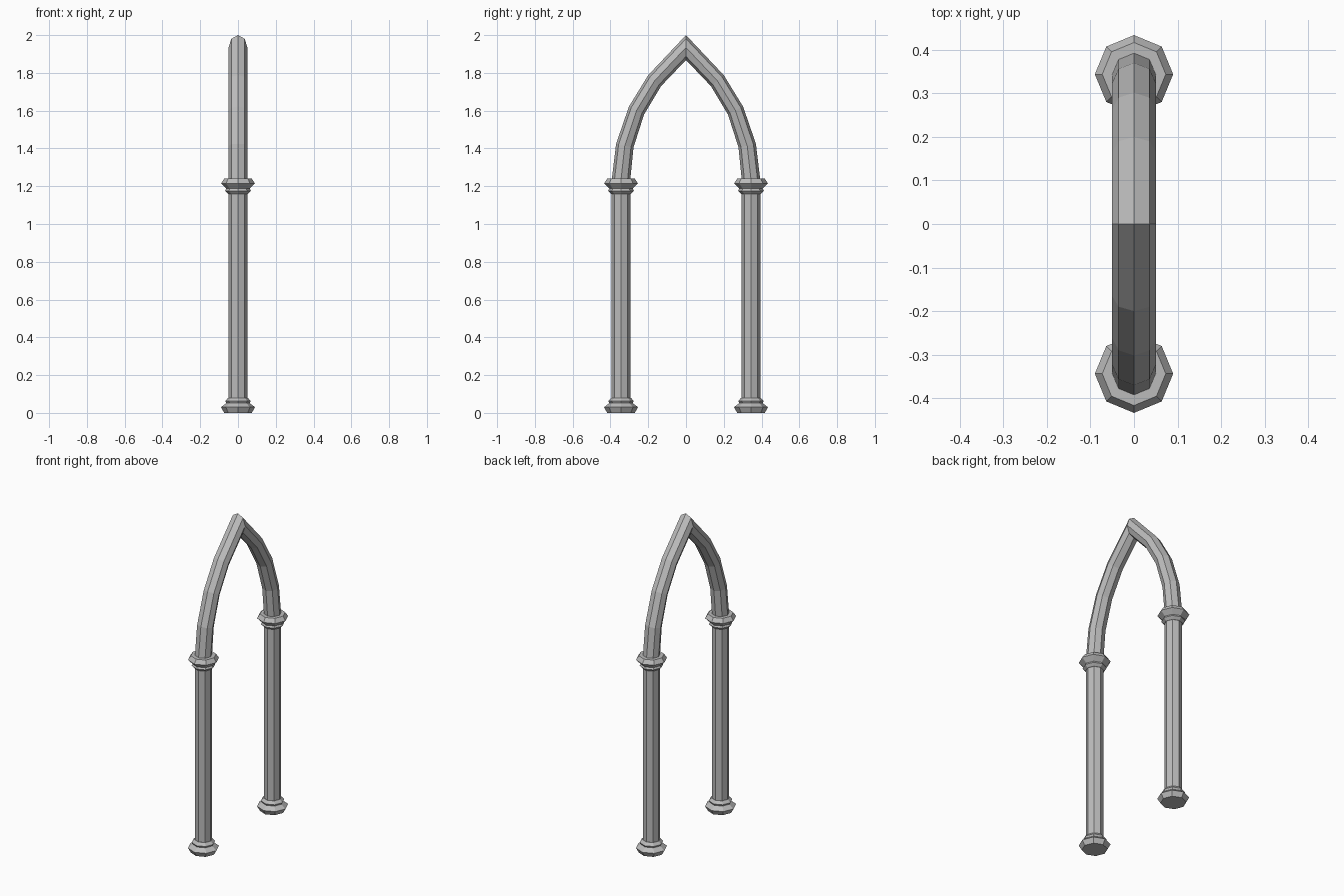
import bpy, bmesh
from math import cos, sin, pi
from mathutils import Vector

SIDES = 8
RADIUS = 0.05
COLUMN_Y = 0.344

cube = bpy.data.objects.get("Cube")
if cube:
    bpy.data.objects.remove(cube, do_unlink=True)

stone = bpy.data.materials.new("grey stone")
stone.use_nodes = True
grey = (0.5, 0.5, 0.5, 1)
stone.diffuse_color = grey
stone.node_tree.nodes["Principled BSDF"].inputs["Base Color"].default_value = grey


def ring(centre, u, v):
    """Octagonal section spanned by the half axes u and v."""
    steps = [2 * pi * i / SIDES for i in range(SIDES)]
    return [centre + u * cos(a) + v * sin(a) for a in steps]


def loft(name, rings):
    """Skin a row of sections and cap both ends."""
    bm = bmesh.new()
    loops = [[bm.verts.new(p) for p in r] for r in rings]
    for a, b in zip(loops, loops[1:]):
        for i in range(SIDES):
            j = (i + 1) % SIDES
            bm.faces.new((a[i], a[j], b[j], b[i]))
    bm.faces.new(loops[0])
    bm.faces.new(loops[-1])
    bmesh.ops.recalc_face_normals(bm, faces=bm.faces)
    mesh = bpy.data.meshes.new(name)
    bm.to_mesh(mesh)
    bm.free()
    mesh.materials.append(stone)
    obj = bpy.data.objects.new(name, mesh)
    bpy.context.collection.objects.link(obj)


def turned(name, y, profile):
    """Octagonal turned part from (radius, height) pairs."""
    loft(name, [ring(Vector((0, y, z)), Vector((r, 0, 0)), Vector((0, r, 0)))
                for r, z in profile])


base = [(0.073, 0), (0.09, 0.03), (0.062, 0.052), (0.068, 0.063), (0.052, 0.08)]
shaft = [(RADIUS, 0.07), (RADIUS, 1.175)]
capital = [(0.052, 1.16), (0.068, 1.176), (0.062, 1.187), (0.09, 1.215), (0.073, 1.24)]

# Two columns, each with moulded base and capital
for side, y in (("front", -COLUMN_Y), ("back", COLUMN_Y)):
    turned(side + "_column_base", y, base)
    turned(side + "_column_shaft", y, shaft)
    turned(side + "_column_capital", y, capital)

# Pointed arch: outer and inner (y, z) edge of each section, foot to apex
half = [((0.393, 1.235), (0.295, 1.235)),
        ((0.37, 1.425), (0.278, 1.405)),
        ((0.302, 1.622), (0.222, 1.58)),
        ((0.2, 1.788), (0.132, 1.73)),
        ((0, 2.0), (0, 1.868))]
mirrored = [((-o[0], o[1]), (-i[0], i[1])) for o, i in reversed(half[:-1])]
sections = []
for o, i in half + mirrored:
    outer, inner = Vector((0, *o)), Vector((0, *i))
    sections.append(ring((outer + inner) / 2, (outer - inner) / 2, Vector((RADIUS, 0, 0))))
loft("pointed_arch", sections)
